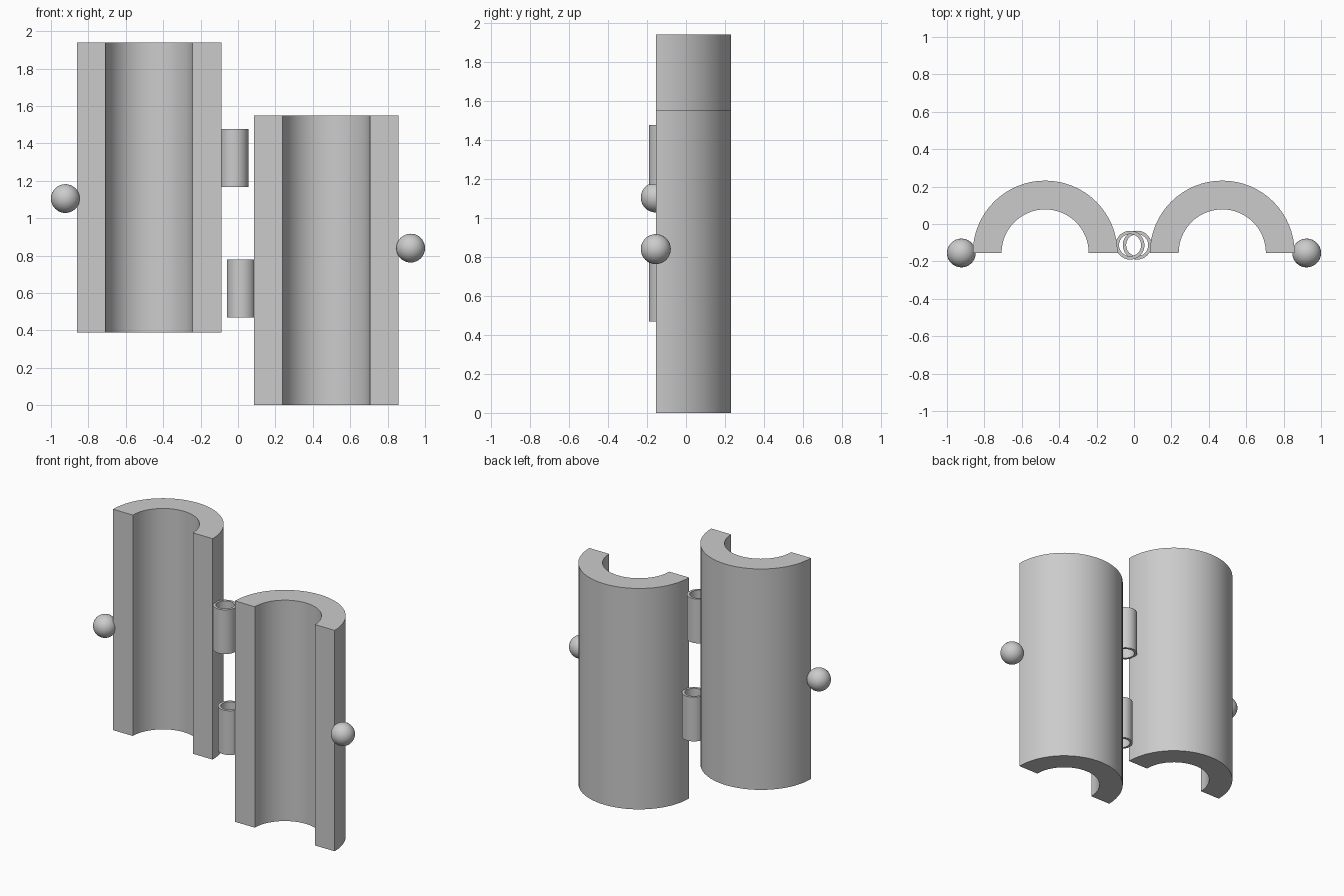
import bpy, bmesh
from math import pi, sin, cos, radians

if "Cube" in bpy.data.objects:
    bpy.data.objects.remove(bpy.data.objects["Cube"])


def extrude_profile(name, pts, z0, z1, loc):
    """Sweep a ring of (outer, inner) point pairs upward into a solid."""
    outer, inner, closed = pts
    bm = bmesh.new()
    n = len(outer)
    layers = [[[bm.verts.new((x, y, z)) for x, y in ring] for ring in (outer, inner)]
              for z in (z0, z1)]
    (ob, ib), (ot, it) = layers
    for i in range(n if closed else n - 1):
        j = (i + 1) % n
        bm.faces.new((ob[i], ob[j], ot[j], ot[i]))
        bm.faces.new((ib[j], ib[i], it[i], it[j]))
        bm.faces.new((ot[i], ot[j], it[j], it[i]))
        bm.faces.new((ob[j], ob[i], ib[i], ib[j]))
    if not closed:
        for k in (0, n - 1):
            bm.faces.new((ob[k], ot[k], it[k], ib[k]))
    bmesh.ops.recalc_face_normals(bm, faces=bm.faces)
    me = bpy.data.meshes.new(name)
    bm.to_mesh(me)
    bm.free()
    ob = bpy.data.objects.new(name, me)
    ob.location = (*loc, 0)
    bpy.context.collection.objects.link(ob)
    smooth(ob)


def smooth(ob):
    bpy.ops.object.select_all(action='DESELECT')
    ob.select_set(True)
    bpy.context.view_layer.objects.active = ob
    bpy.ops.object.shade_smooth_by_angle(angle=radians(30))


def arcs(r_out, r_in, sweep, steps):
    closed = sweep > 1.5 * pi
    angles = [sweep * i / steps for i in range(steps if closed else steps + 1)]
    return ([(r_out * cos(a), r_out * sin(a)) for a in angles],
            [(r_in * cos(a), r_in * sin(a)) for a in angles], closed)


Y = -0.155        # plane of the open faces
SHELL = arcs(0.387, 0.233, pi, 32)
TUBE = arcs(0.077, 0.059, 2 * pi, 32)

# side, shell x and base z, hinge x and base z, ball z
for side, sx, sz, hx, hz, bz in (("left", -0.475, 0.39, -0.021, 1.168, 1.105),
                                 ("right", 0.472, 0.0, 0.017, 0.47, 0.84)):
    # half-cylinder shell
    extrude_profile(side + "_half_shell", SHELL, sz, sz + 1.55, (sx, Y))
    # hollow hinge knuckle
    extrude_profile(side + "_hinge_knuckle", TUBE, hz, hz + 0.31, (hx, -0.113))
    # ball knob on the outer edge
    bpy.ops.mesh.primitive_uv_sphere_add(segments=32, ring_count=16, radius=0.077,
                                         location=(0.923 if sx > 0 else -0.923, Y, bz))
    ball = bpy.context.object
    ball.name = side + "_ball_knob"
    smooth(ball)
